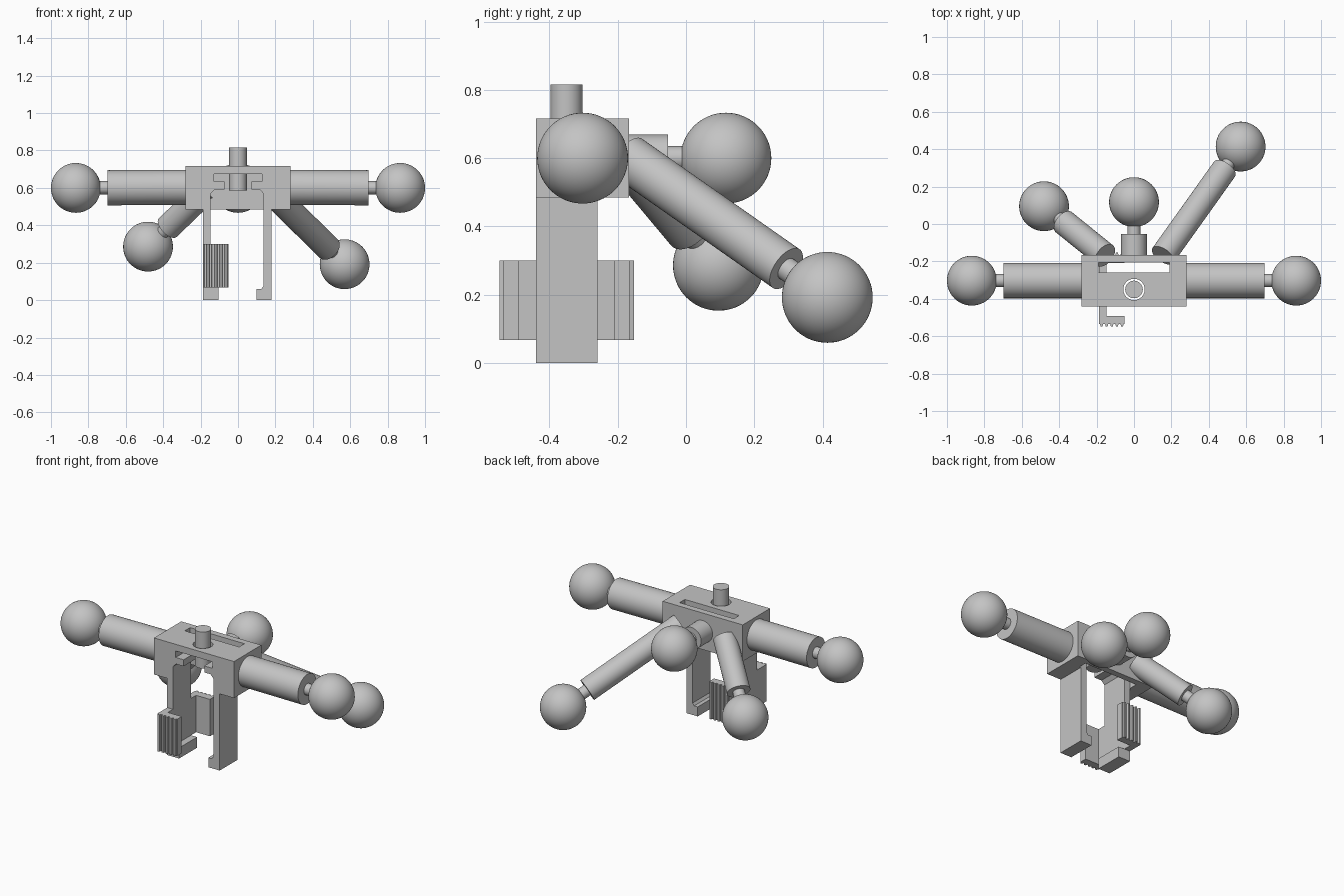
import bpy, bmesh, math
from mathutils import Vector

cube = bpy.data.objects.get("Cube")
if cube:
    bpy.data.objects.remove(cube, do_unlink=True)

grey = bpy.data.materials.new("plain grey")
grey.use_nodes = True
COLOUR = (0.55, 0.55, 0.55, 1)
grey.diffuse_color = COLOUR
grey.node_tree.nodes["Principled BSDF"].inputs["Base Color"].default_value = COLOUR


def finish(name, bm, smooth=False):
    bmesh.ops.recalc_face_normals(bm, faces=bm.faces)
    mesh = bpy.data.meshes.new(name)
    bm.to_mesh(mesh)
    bm.free()
    mesh.materials.append(grey)
    obj = bpy.data.objects.new(name, mesh)
    bpy.context.collection.objects.link(obj)
    if smooth:
        bpy.ops.object.select_all(action='DESELECT')
        obj.select_set(True)
        bpy.context.view_layer.objects.active = obj
        bpy.ops.object.shade_smooth_by_angle(angle=math.radians(35))
    return obj


def extrude(name, points, axis, lo, hi):
    """Prism from a profile: (x, z) along y, or (x, y) along z."""
    bm = bmesh.new()
    if axis == 'y':
        verts = [bm.verts.new((a, lo, b)) for a, b in points]
        step = Vector((0, hi - lo, 0))
    else:
        verts = [bm.verts.new((a, b, lo)) for a, b in points]
        step = Vector((0, 0, hi - lo))
    face = bm.faces.new(verts)
    out = bmesh.ops.extrude_face_region(bm, geom=[face])
    moved = [v for v in out["geom"] if isinstance(v, bmesh.types.BMVert)]
    bmesh.ops.translate(bm, verts=moved, vec=step)
    return finish(name, bm)


def rect(x0, x1, y0, y1):
    return [(x0, y0), (x1, y0), (x1, y1), (x0, y1)]


def rod(name, start, end, radius):
    start, end = Vector(start), Vector(end)
    bm = bmesh.new()
    bmesh.ops.create_cone(bm, cap_ends=True, segments=48, radius1=radius,
                          radius2=radius, depth=(end - start).length)
    turn = (end - start).to_track_quat('Z', 'Y').to_matrix().to_4x4()
    turn.translation = (start + end) / 2
    bm.transform(turn)
    return finish(name, bm, True)


def ball(name, centre, radius):
    bm = bmesh.new()
    bmesh.ops.create_uvsphere(bm, u_segments=64, v_segments=32, radius=radius)
    bmesh.ops.translate(bm, verts=bm.verts, vec=centre)
    return finish(name, bm, True)


def cut(obj, cutter):
    mod = obj.modifiers.new("cut", 'BOOLEAN')
    mod.operation, mod.solver, mod.object = 'DIFFERENCE', 'EXACT', cutter
    bpy.context.view_layer.objects.active = obj
    bpy.ops.object.modifier_apply(modifier=mod.name)
    bpy.data.objects.remove(cutter, do_unlink=True)


FRONT, LEG_BACK, BACK = -0.44, -0.26, -0.167
BOTTOM, TOP = 0.485, 0.716
IN_R, IN_L = -0.147, 0.136       # inner faces of the two legs
OUT_R, OUT_L = -0.187, 0.18

# Central block, with a T-shaped front opening, a rear slot and a knob hole
block = extrude("block", rect(-0.28, 0.28, FRONT, BACK), 'z', BOTTOM, TOP)
opening = [(IN_R, 0.4), (IN_L, 0.4), (IN_L, 0.57), (0.115, 0.592), (0.072, 0.592),
           (0.072, 0.633), (0.128, 0.633), (0.128, 0.674),
           (-0.128, 0.674), (-0.128, 0.633), (-0.072, 0.633),
           (-0.072, 0.592), (-0.125, 0.592), (IN_R, 0.57)]
cut(block, extrude("opening_cutter", opening, 'y', -0.5, -0.23))
cut(block, extrude("slot_cutter", rect(-0.19, 0.19, LEG_BACK, -0.207), 'z', 0.4, 0.8))
cut(block, rod("hole_cutter", (0, -0.35, 0.64), (0, -0.35, 0.8), 0.057))
bpy.ops.object.select_all(action='DESELECT')
block.select_set(True)
bpy.context.view_layer.objects.active = block
bpy.ops.object.shade_smooth_by_angle(angle=math.radians(25))

# Knob hanging in the hole
rod("knob", (0, -0.35, 0.585), (0, -0.35, 0.815), 0.047)

# Hooked legs
extrude("left_leg", [(OUT_L, 0), (0.10, 0), (0.10, 0.06), (0.125, 0.06),
                     (IN_L, 0.075), (IN_L, BOTTOM), (OUT_L, BOTTOM)],
        'y', FRONT, LEG_BACK)
extrude("right_leg", [(OUT_R, 0), (-0.104, 0), (-0.104, 0.067), (IN_R, 0.067),
                      (IN_R, BOTTOM), (OUT_R, BOTTOM)], 'y', FRONT, LEG_BACK)

# Ribbed grips on the right leg, one at the front and one at the back
TIP, RIBS = -0.05, 5
pitch = (TIP - OUT_R) / RIBS
for name, side in (("front_grip", -1), ("rear_grip", 1)):
    plan = [(OUT_R, 0.09)]
    for i in range(RIBS):
        x = OUT_R + i * pitch
        plan += [(x, 0.185), (x + 0.2 * pitch, 0.185), (x + 0.3 * pitch, 0.197),
                 (x + 0.7 * pitch, 0.197), (x + 0.8 * pitch, 0.185)]
    plan += [(TIP, 0.185), (TIP, 0.141), (IN_R, 0.141), (IN_R, 0.09)]
    extrude(name, [(x, -0.35 + side * d) for x, d in plan], 'z', 0.067, 0.30)


def arm(name, base, centre, radius):
    """Thick rod, thin neck and ball along one axis."""
    base, centre = Vector(base), Vector(centre)
    end = centre - (centre - base).normalized() * 0.17
    rod(name + "_arm", base, end, radius)
    rod(name + "_neck", end, centre, 0.035)
    ball(name + "_ball", centre, 0.133)


arm("left", (0.28, -0.303, 0.603), (0.867, -0.303, 0.6), 0.094)
arm("right", (-0.28, -0.303, 0.603), (-0.867, -0.303, 0.6), 0.094)
arm("rear", (0, BACK, 0.6), (0, 0.117, 0.6), 0.069)
arm("rear_left", (0.155, -0.168, 0.6), (0.57, 0.414, 0.192), 0.069)
arm("rear_right", (-0.155, -0.168, 0.6), (-0.481, 0.095, 0.286), 0.069)
